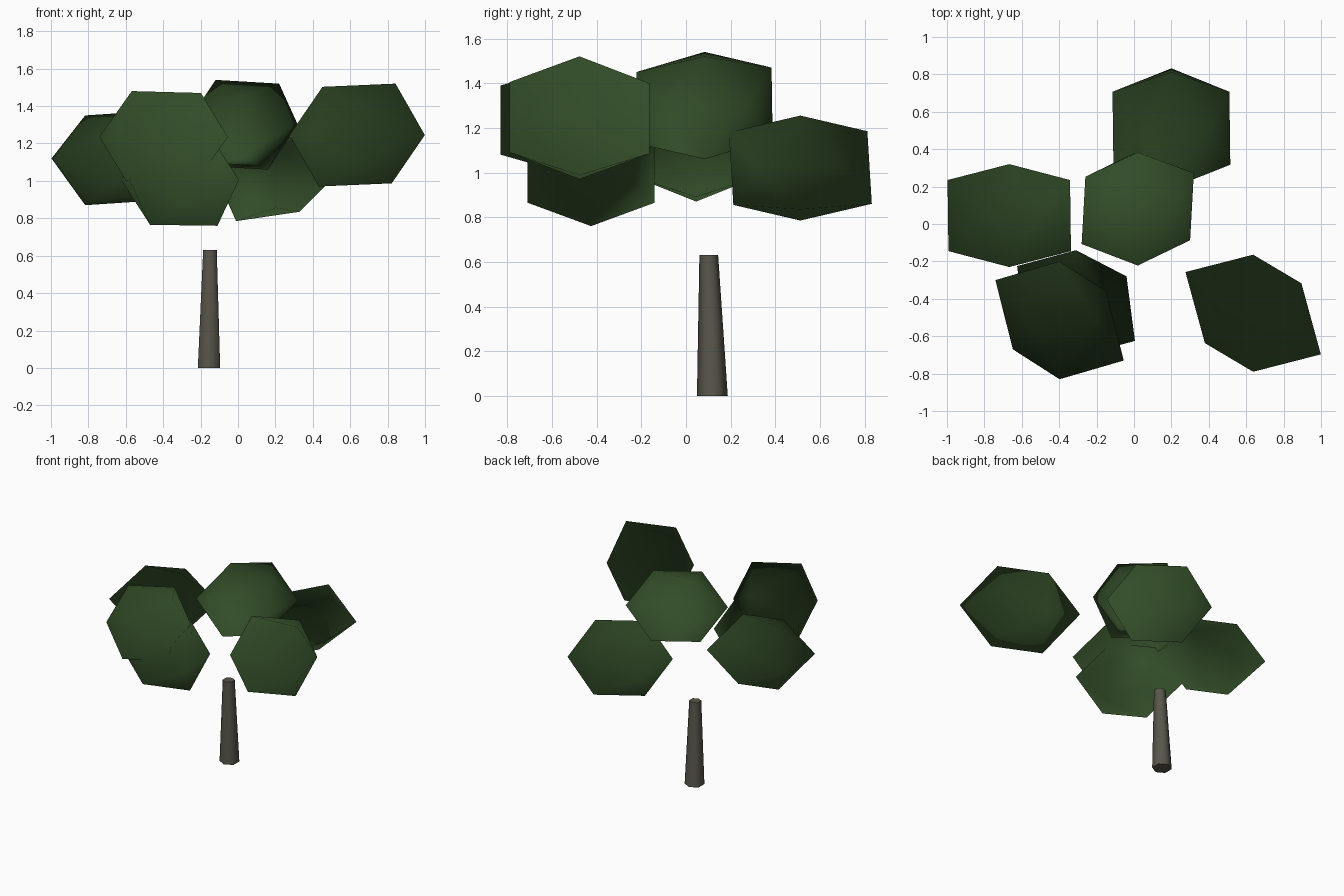
import bpy, bmesh
from mathutils import Vector

if "Cube" in bpy.data.objects:
    bpy.data.objects.remove(bpy.data.objects["Cube"])


def flat_material(name, rgb):
    m = bpy.data.materials.new(name)
    m.diffuse_color = (*rgb, 1.0)
    m.use_nodes = True
    m.node_tree.nodes["Principled BSDF"].inputs["Base Color"].default_value = m.diffuse_color
    return m


LEAF = flat_material("dark_leaf_green", (0.032, 0.073, 0.021))
BARK = flat_material("grey_brown_bark", (0.098, 0.093, 0.070))
CANOPY_CENTRE = Vector((0.0, 0.0, 1.0))


def make_object(name, bm, mat):
    me = bpy.data.meshes.new(name)
    bmesh.ops.recalc_face_normals(bm, faces=bm.faces)
    bm.to_mesh(me)
    bm.free()
    me.materials.append(mat)
    ob = bpy.data.objects.new(name, me)
    bpy.context.collection.objects.link(ob)
    return ob


def leaf_clump(name, centre, xy, xz, yz):
    """Uneven icosahedron: hull of three crossed rectangles, two corners each."""
    c = Vector(centre)
    corners = [Vector((a, b, 0)) for a, b in xy]
    corners += [Vector((a, 0, b)) for a, b in xz]
    corners += [Vector((0, a, b)) for a, b in yz]
    bm = bmesh.new()
    for p in corners:
        bm.verts.new(c + p)
        bm.verts.new(c - p)
    bmesh.ops.convex_hull(bm, input=bm.verts)
    me = make_object(name, bm, LEAF).data
    # Soft foliage shading: normals spread out from the middle of the crown
    me.shade_smooth()
    me.normals_split_custom_set_from_vertices(
        [(v.co - CANOPY_CENTRE).normalized() for v in me.vertices])


# Crown: six separate leaf clumps
leaf_clump("leaf_clump_left", (-0.667, 0.045, 1.12),
           [(-0.33, 0.19), (0.325, 0.19)],
           [(-0.15, 0.23), (0.15, 0.25)],
           [(-0.275, 0.14), (0.275, 0.14)])
leaf_clump("leaf_clump_front_left", (-0.398, -0.515, 1.235),
           [(-0.343, 0.215), (0.25, 0.155)],
           [(-0.17, 0.245), (0.2, 0.235)],
           [(-0.315, 0.155), (0.315, 0.155)])
leaf_clump("leaf_clump_front_low", (-0.31, -0.425, 1.005),
           [(-0.315, 0.2), (0.27, 0.145)],
           [(-0.2, 0.245), (0.16, 0.24)],
           [(-0.285, 0.14), (0.285, 0.14)])
leaf_clump("leaf_clump_centre", (0.02, 0.083, 1.3),
           [(-0.28, 0.17), (0.3, 0.19)],
           [(-0.14, 0.24), (0.2, 0.22)],
           [(-0.305, 0.15), (0.3, 0.17)])
leaf_clump("leaf_clump_right", (0.637, -0.477, 1.245),
           [(-0.362, 0.22), (0.258, 0.16)],
           [(-0.185, 0.258), (0.205, 0.275)],
           [(-0.313, 0.16), (0.313, 0.155)])
leaf_clump("leaf_clump_back", (0.2, 0.512, 1.02),
           [(-0.315, 0.195), (0.31, 0.195)],
           [(-0.13, 0.185), (0.21, 0.235)],
           [(-0.32, 0.16), (0.3, 0.165)])

# Trunk: tapered six-sided post, leaning slightly
bm = bmesh.new()
bmesh.ops.create_cone(bm, cap_ends=True, segments=6, radius1=0.069,
                      radius2=0.042, depth=0.63)
for v in bm.verts:
    top = v.co.z > 0
    v.co += Vector((-0.15 if top else -0.155, 0.102 if top else 0.118, 0.315))
trunk = make_object("trunk", bm, BARK)
trunk.data.shade_smooth()
bpy.context.view_layer.objects.active = trunk
trunk.select_set(True)
bpy.ops.object.shade_smooth_by_angle(angle=1.1)
